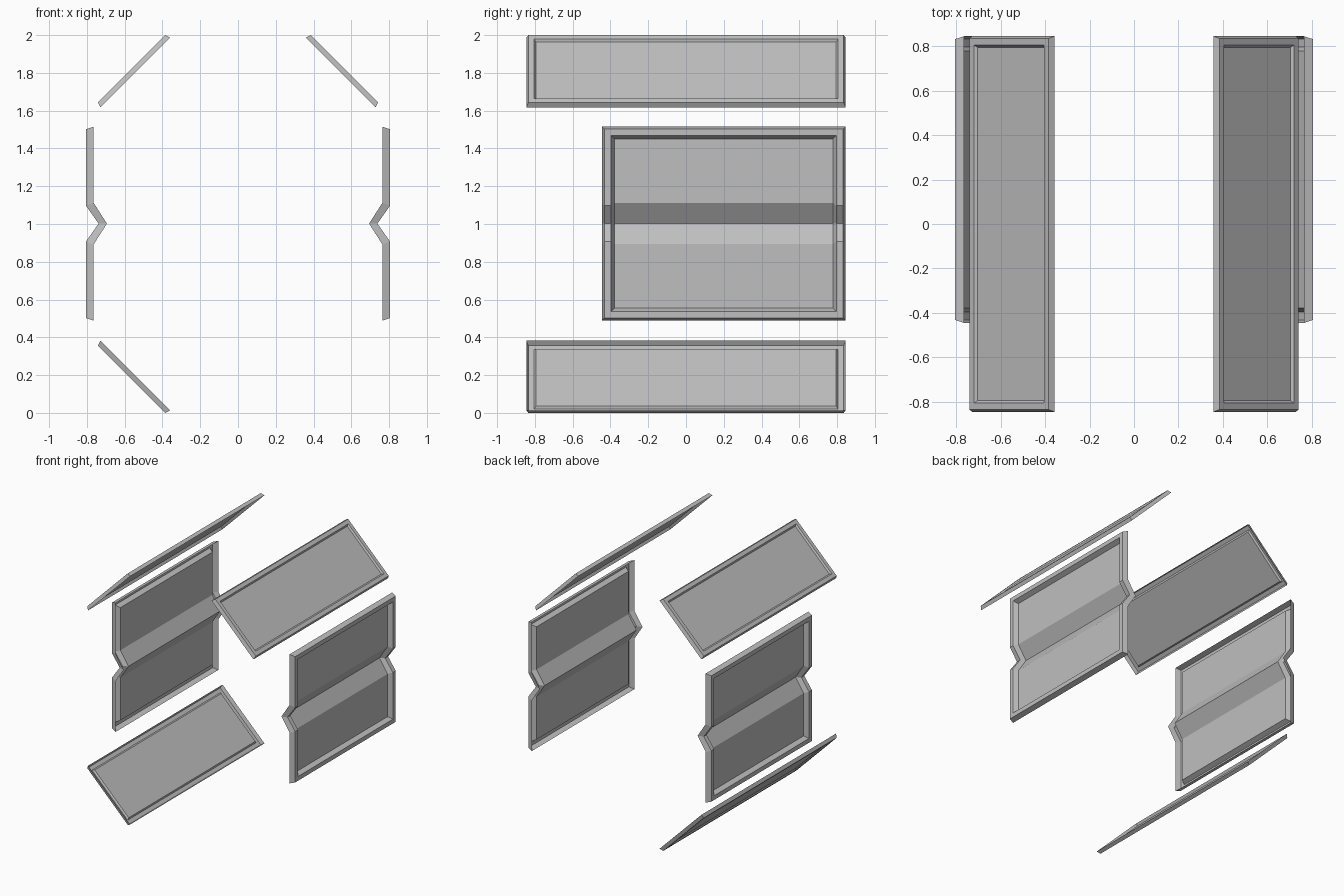
import bpy
import bmesh
from mathutils import Vector

cube = bpy.data.objects.get("Cube")
if cube:
    bpy.data.objects.remove(cube)

# One plain grey for every panel
grey = bpy.data.materials.new("plain grey")
grey.use_nodes = True
grey.diffuse_color = (0.52, 0.52, 0.52, 1)
grey.node_tree.nodes["Principled BSDF"].inputs["Base Color"].default_value = (0.52, 0.52, 0.52, 1)


def flat_section(half, depth):
    """Straight cross-section: (along, depth) points."""
    return [(-half, depth), (half, depth)]


def grooved_section(half, depth):
    """Cross-section with a V groove across the middle."""
    bend = 0.095 + 0.4 * depth
    return [(-half, depth), (-bend, depth), (0, 0.067 + 1.1 * depth), (bend, depth), (half, depth)]


def panel(name, section, rings, centre, out):
    """Open-backed framed panel; each ring is (half length, half width, depth)."""
    out = Vector(out).normalized()
    width = Vector((0, 1, 0))
    along = out.cross(width)
    bm = bmesh.new()
    loops = []
    for half, half_width, depth in rings:
        pts = section(half, depth)
        ends = [(t, d, -half_width) for t, d in pts] + [(t, d, half_width) for t, d in reversed(pts)]
        loops.append([bm.verts.new(Vector(centre) + along * t - out * d + width * w) for t, d, w in ends])
    # Side walls, frame face and recess walls
    for a, b in zip(loops, loops[1:]):
        for i in range(len(a)):
            j = (i + 1) % len(a)
            bm.faces.new((a[i], a[j], b[j], b[i]))
    # Recessed floor
    floor = loops[-1]
    n = len(floor)
    for i in range(n // 2 - 1):
        bm.faces.new((floor[i], floor[i + 1], floor[n - 2 - i], floor[n - 1 - i]))
    bmesh.ops.recalc_face_normals(bm, faces=bm.faces)
    # Point the faces outward from the recess floor
    bm.faces.ensure_lookup_table()
    if bm.faces[-1].normal.dot(out) < 0:
        bmesh.ops.reverse_faces(bm, faces=bm.faces)
    mesh = bpy.data.meshes.new(name)
    bm.to_mesh(mesh)
    bm.free()
    mesh.materials.append(grey)
    bpy.context.collection.objects.link(bpy.data.objects.new(name, mesh))


# Back edge, frame edge, recess rim, recess floor
slant_rings = [(0.261, 0.845, 0.028), (0.252, 0.835, 0), (0.222, 0.805, 0), (0.212, 0.795, 0.012)]
wall_rings = [(0.513, 0.645, 0.04), (0.5, 0.632, 0), (0.466, 0.596, 0), (0.448, 0.578, 0.035)]

# Upright grooved side panels and slanted upper panels
for side, sign in (("left", 1), ("right", -1)):
    panel(side + "_wall_panel", grooved_section, wall_rings, (sign * 0.805, 0.2, 1.002), (sign, 0, 0))
    panel(side + "_upper_panel", flat_section, slant_rings, (sign * 0.563, 0, 1.822), (sign, 0, 1))

# Single slanted lower panel
panel("right_lower_panel", flat_section, slant_rings, (-0.563, 0, 0.178), (-1, 0, -1))
